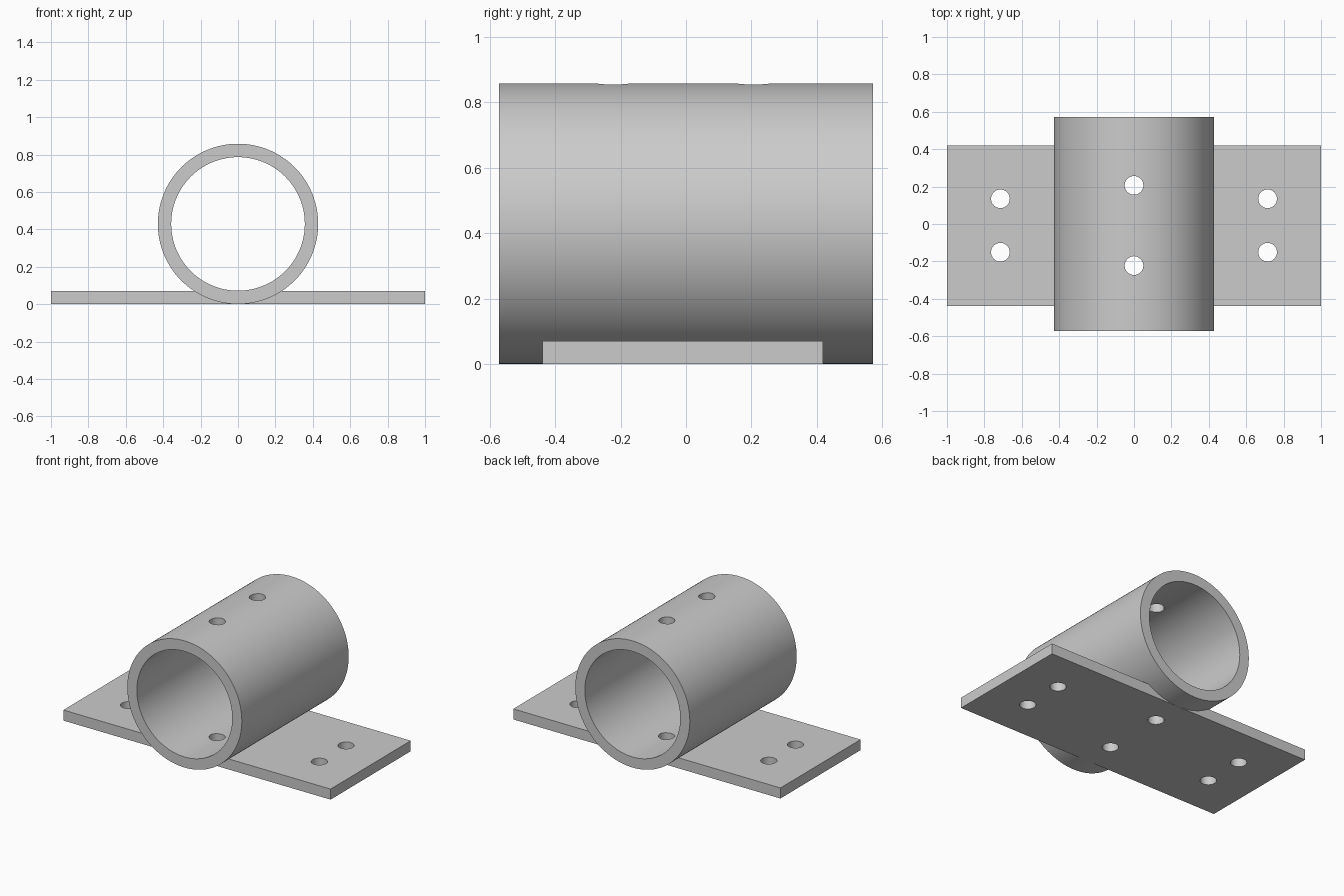
import bpy, math

if "Cube" in bpy.data.objects:
    bpy.data.objects.remove(bpy.data.objects["Cube"])

U = 2 / 140          # one drawing unit
YC = -0.01           # plate and hole pattern sit slightly forward

steel = bpy.data.materials.new("grey_steel")
steel.diffuse_color = (0.6, 0.6, 0.6, 1)
steel.use_nodes = True
steel.node_tree.nodes["Principled BSDF"].inputs["Base Color"].default_value = steel.diffuse_color


def cylinder(name, r, length, loc, rot=(0, 0, 0), sides=32):
    bpy.ops.mesh.primitive_cylinder_add(vertices=sides, radius=r, depth=length,
                                        location=loc, rotation=rot)
    ob = bpy.context.object
    ob.name = name
    return ob


def boolean(target, other, op):
    bpy.context.view_layer.objects.active = target
    m = target.modifiers.new(op.lower(), 'BOOLEAN')
    m.operation, m.object, m.solver = op, other, 'EXACT'
    bpy.ops.object.modifier_apply(modifier=m.name)
    bpy.data.objects.remove(other, do_unlink=True)


# Flat mounting plate
bpy.ops.mesh.primitive_cube_add(size=1, location=(0, YC, 2.5 * U))
bracket = bpy.context.object
bracket.name = "tube_bracket"
bracket.scale = (140 * U, 60 * U, 5 * U)
bpy.ops.object.transform_apply(location=True, rotation=True, scale=True)

# Tube body joined to the plate, then bored out
along_y = (math.pi / 2, 0, 0)
centre = (0, 0, 30 * U + 0.0004)
boolean(bracket, cylinder("tube_body", 30 * U, 80 * U, centre, along_y, 128), 'UNION')
boolean(bracket, cylinder("bore", 25 * U, 100 * U, centre, along_y, 128), 'DIFFERENCE')

# Screw holes: four in the plate wings, two right through the tube
holes = [(x * U, y * U) for x in (-50, 50) for y in (-10, 10)] + [(0, -15 * U), (0, 15 * U)]
for x, y in holes:
    boolean(bracket, cylinder("hole", 3.5 * U, 2, (x, y + YC + 0.002, 0.4)), 'DIFFERENCE')

# Finish
bracket.data.materials.clear()
bracket.data.materials.append(steel)
bpy.ops.object.select_all(action='DESELECT')
bracket.select_set(True)
bpy.context.view_layer.objects.active = bracket
bpy.ops.object.shade_smooth_by_angle(angle=math.radians(30))
